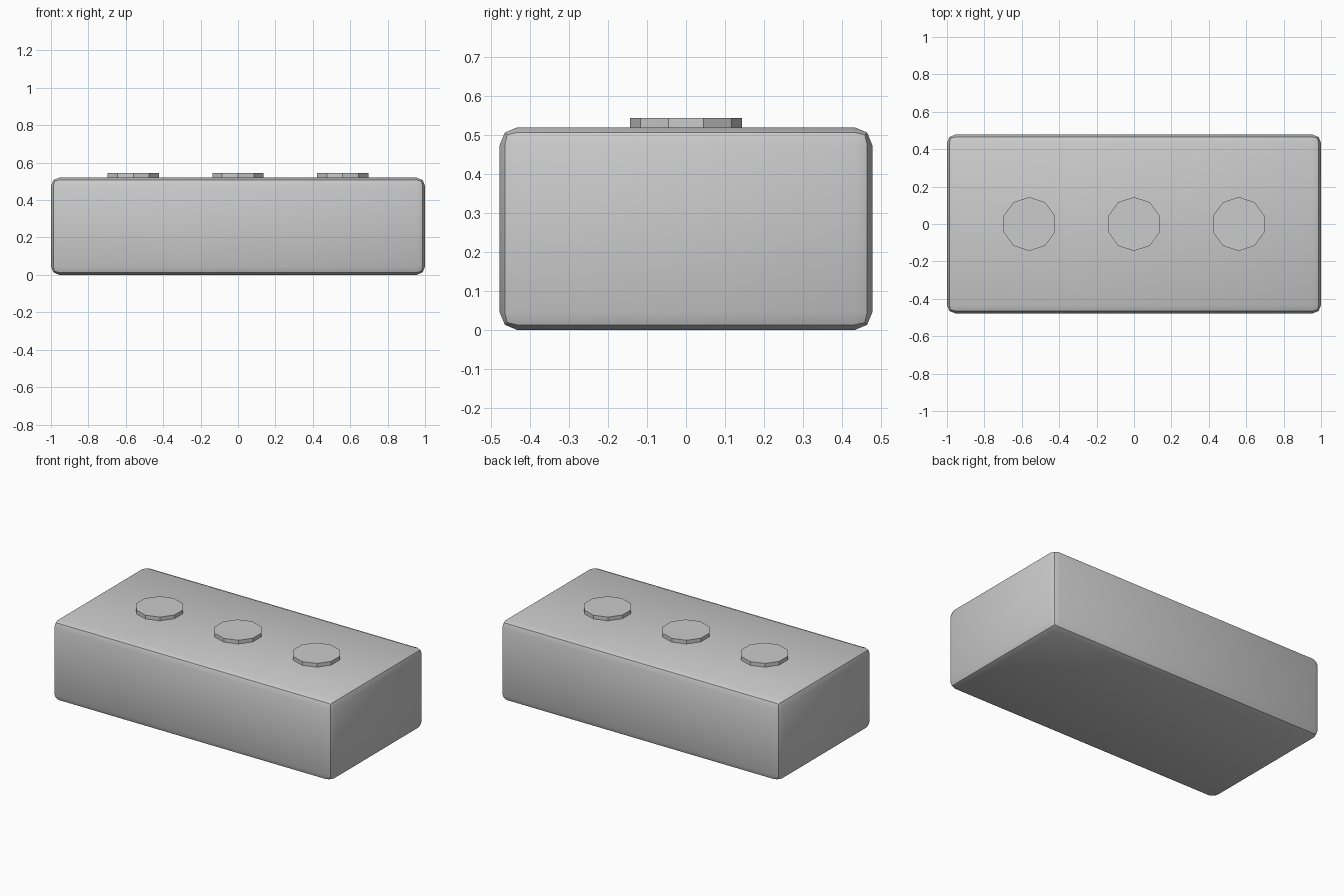
import bpy
import math

if "Cube" in bpy.data.objects:
    bpy.data.objects.remove(bpy.data.objects["Cube"], do_unlink=True)

LENGTH, DEPTH, HEIGHT = 2.0, 0.956, 0.52
STUD_RADIUS, STUD_TOP, STUD_SPACING = 0.144, 0.544, 0.56

grey = bpy.data.materials.new("light grey")
grey.use_nodes = True
colour = (0.6, 0.6, 0.6, 1.0)
grey.diffuse_color = colour
grey.node_tree.nodes["Principled BSDF"].inputs["Base Color"].default_value = colour


def finish(name):
    """Name the active object, give it the grey material and shade it."""
    obj = bpy.context.object
    obj.name = name
    obj.data.materials.append(grey)
    bpy.ops.object.shade_smooth_by_angle(angle=math.radians(30))
    return obj


# Block with softened edges
bpy.ops.mesh.primitive_cube_add(size=1, location=(0, 0, HEIGHT / 2))
bpy.context.object.scale = (LENGTH, DEPTH, HEIGHT)
bpy.ops.object.transform_apply(location=False, rotation=False, scale=True)
bevel = bpy.context.object.modifiers.new("edge_bevel", "BEVEL")
bevel.width = 0.045
bevel.segments = 2
bpy.ops.object.modifier_apply(modifier=bevel.name)
finish("block")

# Row of three ten-sided studs, a corner pointing to the front and back
for side, label in ((-1, "right"), (0, "middle"), (1, "left")):
    bpy.ops.mesh.primitive_cylinder_add(
        vertices=10, radius=STUD_RADIUS, depth=STUD_TOP - HEIGHT,
        location=(side * STUD_SPACING, 0, (STUD_TOP + HEIGHT) / 2))
    finish(label + "_stud")
